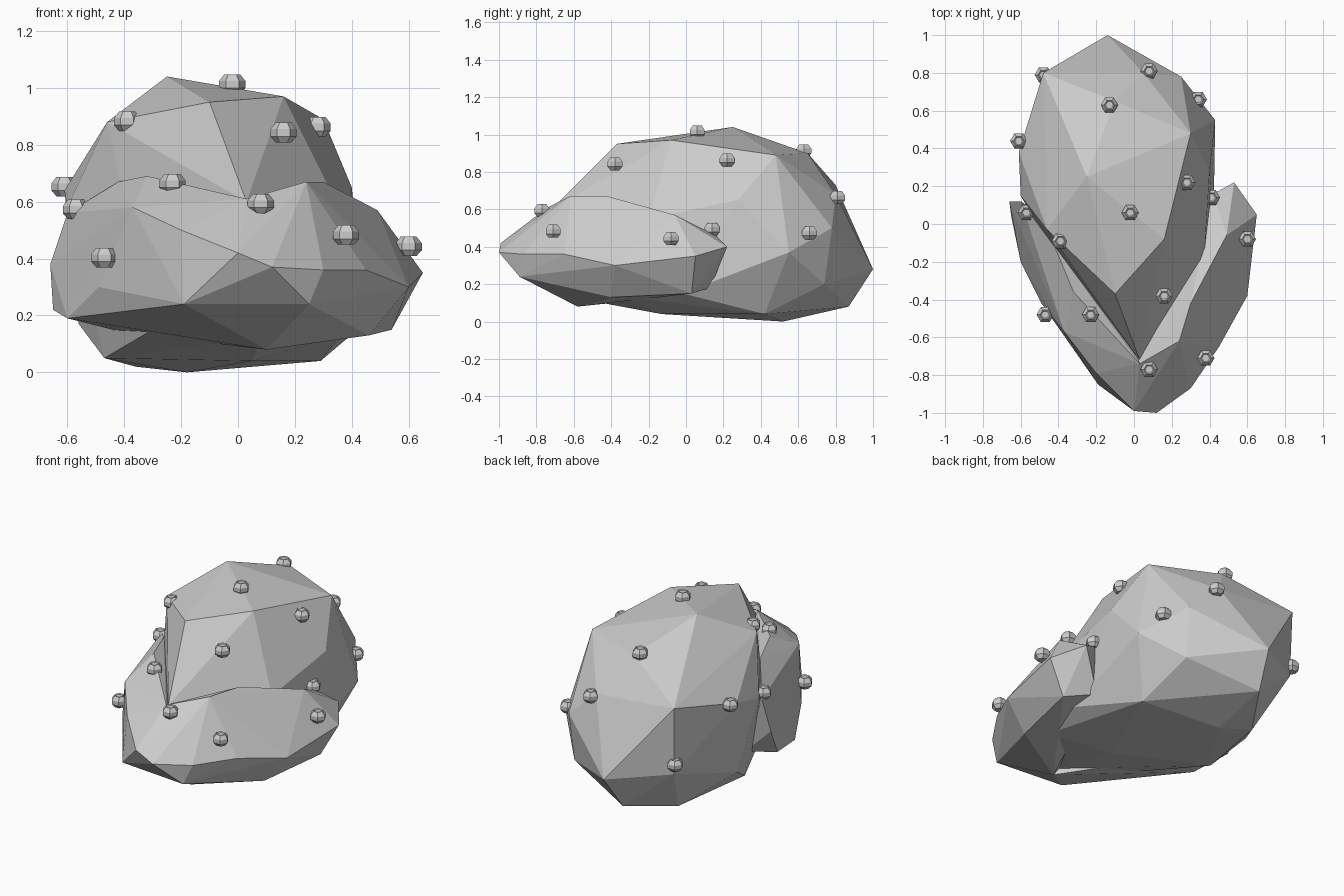
import bpy, bmesh, math


def finish(bm, name):
    bmesh.ops.recalc_face_normals(bm, faces=bm.faces)
    me = bpy.data.meshes.new(name)
    bm.to_mesh(me)
    bm.free()
    ob = bpy.data.objects.new(name, me)
    bpy.context.collection.objects.link(ob)
    return ob


def boulder(name, corners):
    """Faceted stone: convex hull around a few corner points."""
    bm = bmesh.new()
    for c in corners:
        bm.verts.new(c)
    bmesh.ops.convex_hull(bm, input=bm.verts[:])
    loose = [v for v in bm.verts if not v.link_faces]
    bmesh.ops.delete(bm, geom=loose, context='VERTS')
    return finish(bm, name)


def knob(name, pos, r=0.046):
    """Six-sided upright knob with chamfered ends and a dimpled top."""
    bm = bmesh.new()
    rings = []
    for rad, z in ((0.6, -0.9), (1, -0.45), (1, 0.1), (0.6, 0.6), (0.45, 0.5)):
        rings.append([bm.verts.new((r * rad * math.cos(i * math.pi / 3),
                                    r * rad * math.sin(i * math.pi / 3), r * z))
                      for i in range(6)])
    for a, b in zip(rings, rings[1:]):
        for i in range(6):
            j = (i + 1) % 6
            bm.faces.new((a[i], a[j], b[j], b[i]))
    bm.faces.new(rings[0][::-1])
    bm.faces.new(rings[-1])
    ob = finish(bm, name)
    ob.location = pos
    return ob


# Main boulder
boulder("main_boulder", [
    (0.03, -0.72, 0.60), (-0.10, -0.37, 0.95), (0.16, -0.08, 0.97),
    (0.30, 0.48, 0.89), (-0.25, 0.25, 1.04), (-0.46, -0.03, 0.88),
    (-0.10, 0.65, 0.90), (0.05, 0.80, 0.68), (-0.48, 0.80, 0.73),
    (-0.47, 0.79, 0.32), (-0.14, 1.00, 0.28), (0.25, 0.78, 0.50),
    (0.43, 0.55, 0.37), (0.40, 0.28, 0.65), (0.37, -0.20, 0.55),
    (0.42, -0.02, 0.15), (0.36, -0.32, 0.13), (0.08, -0.56, 0.12),
    (-0.30, -0.36, 0.15), (0.18, -0.28, 0.09), (-0.61, 0.38, 0.64),
    (-0.60, 0.15, 0.58), (-0.56, 0.30, 0.17), (-0.47, 0.10, 0.05),
    (-0.36, 0.59, 0.02), (-0.18, 0.52, 0.00), (0.29, 0.42, 0.04),
    (0.05, -0.13, 0.04), (-0.18, 0.87, 0.08), (0.24, 0.74, 0.20),
])

# Front stone: two lobes sharing the nose, spreading back on either side
nose = [
    (0.00, -0.99, 0.42), (0.12, -1.00, 0.37), (-0.19, -0.85, 0.24),
    (0.25, -0.89, 0.24), (0.30, -0.87, 0.36), (-0.20, -0.79, 0.50),
    (0.03, -0.74, 0.61), (0.10, -0.58, 0.08),
]
boulder("front_stone_left", nose + [
    (-0.42, -0.12, 0.67), (-0.32, -0.36, 0.69), (-0.60, 0.12, 0.56),
    (-0.66, 0.12, 0.38), (-0.65, 0.04, 0.22), (-0.60, -0.20, 0.19),
    (-0.49, -0.42, 0.30), (-0.37, -0.57, 0.58), (-0.40, 0.00, 0.14),
])
boulder("front_stone_right", nose + [
    (0.24, -0.62, 0.67), (0.30, -0.42, 0.67), (0.49, -0.06, 0.57),
    (0.42, 0.16, 0.46), (0.53, 0.22, 0.40), (0.65, 0.05, 0.35),
    (0.60, -0.38, 0.30), (0.54, 0.03, 0.15), (0.46, -0.40, 0.13),
    (0.45, -0.65, 0.36), (0.38, 0.13, 0.18),
])

# Small knobs scattered over the stones
spots = [
    (-0.48, 0.79, 0.39), (-0.13, 0.63, 0.92), (0.08, 0.81, 0.67),
    (0.34, 0.66, 0.48), (-0.61, 0.44, 0.66), (0.28, 0.22, 0.87),
    (-0.02, 0.06, 1.02), (0.41, 0.14, 0.50), (0.60, -0.08, 0.45),
    (-0.57, 0.06, 0.58), (-0.39, -0.09, 0.89), (-0.47, -0.48, 0.41),
    (-0.23, -0.48, 0.67), (0.16, -0.38, 0.85), (0.08, -0.77, 0.60),
    (0.38, -0.71, 0.49),
]
for n, p in enumerate(spots):
    knob(f"knob_{n + 1:02d}", p)
